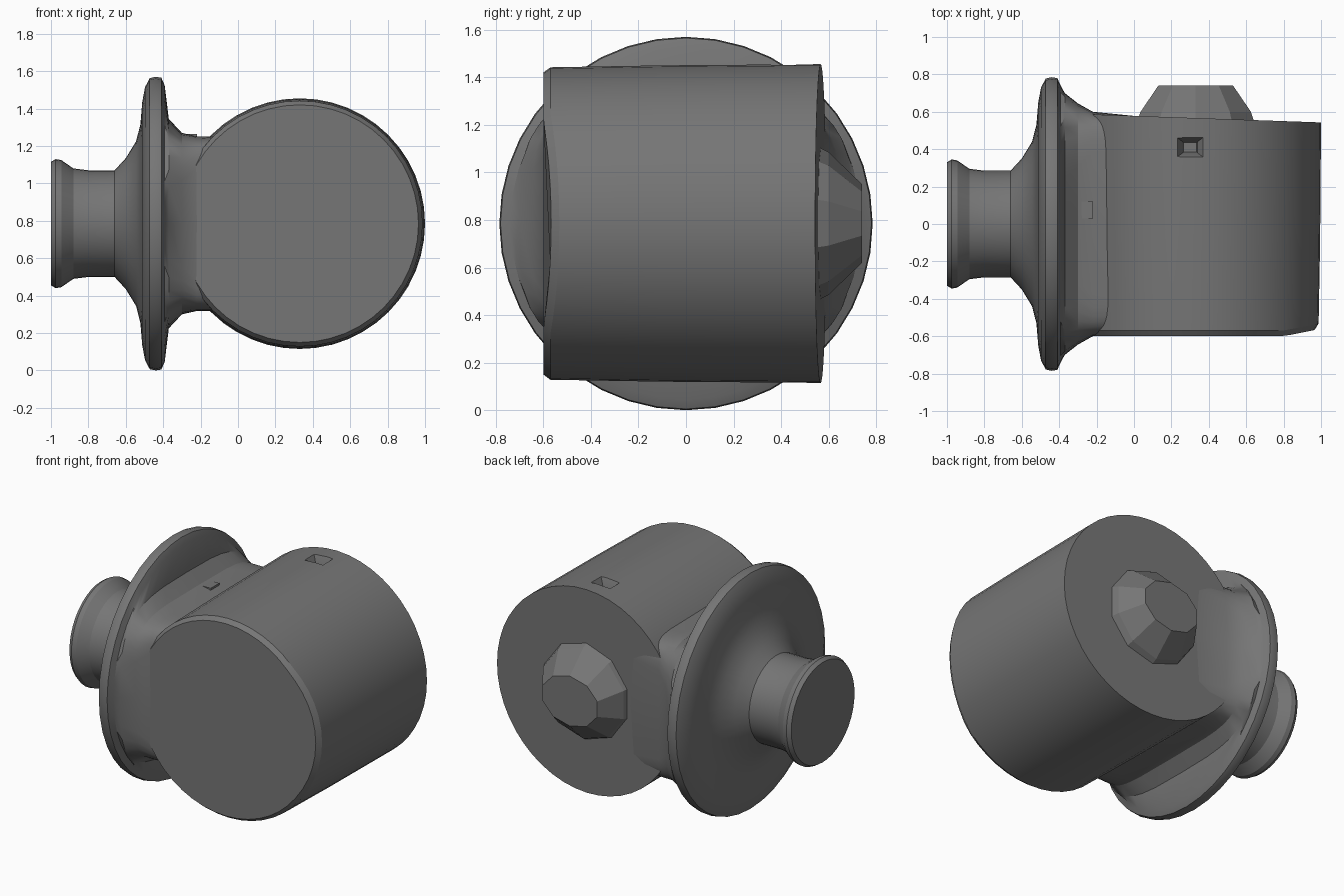
import bpy, bmesh, math

if "Cube" in bpy.data.objects:
    bpy.data.objects.remove(bpy.data.objects["Cube"])

CZ = 0.785      # height of the shared axis
DX = 0.33       # x centre of the drum

dark_grey = bpy.data.materials.new("dark_grey")
dark_grey.diffuse_color = (0.18, 0.18, 0.18, 1)
dark_grey.use_nodes = True
dark_grey.node_tree.nodes["Principled BSDF"].inputs["Base Color"].default_value = dark_grey.diffuse_color


def loft(name, rings):
    """Skin a list of equal-length point rings and cap both ends."""
    bm = bmesh.new()
    loops = [[bm.verts.new(p) for p in ring] for ring in rings]
    n = len(loops[0])
    for a, b in zip(loops, loops[1:]):
        for i in range(n):
            j = (i + 1) % n
            bm.faces.new((a[i], a[j], b[j], b[i]))
    bm.faces.new(loops[0])
    bm.faces.new(loops[-1])
    bmesh.ops.recalc_face_normals(bm, faces=bm.faces)
    mesh = bpy.data.meshes.new(name)
    bm.to_mesh(mesh)
    bm.free()
    mesh.materials.append(dark_grey)
    obj = bpy.data.objects.new(name, mesh)
    bpy.context.collection.objects.link(obj)
    return obj


def angles(n, offset=0.0):
    return [2 * math.pi * (i + offset) / n for i in range(n)]


def sgn_pow(v, e):
    return math.copysign(abs(v) ** e, v)


def ring_x(x, ry, rz, power=2, n=40):
    """Superellipse facing x: power 2 is round, higher is boxier."""
    e = 2 / power
    return [(x, ry * sgn_pow(math.cos(a), e), CZ + rz * sgn_pow(math.sin(a), e))
            for a in angles(n)]


def ring_y(y, r, n, skew=lambda x: 0.0, offset=0.0, rz=None):
    """Ring facing y around the drum axis, optionally slanted by skew(x)."""
    pts = []
    for a in angles(n, offset):
        x = DX + r * math.cos(a)
        pts.append((x, y + skew(x), CZ + (rz or r) * math.sin(a)))
    return pts


def smooth(obj, degrees):
    bpy.ops.object.select_all(action='DESELECT')
    obj.select_set(True)
    bpy.context.view_layer.objects.active = obj
    bpy.ops.object.shade_smooth_by_angle(angle=math.radians(degrees))


# Spigot, flange and boxy neck in one skin along x
round_part = [(-1.0, .33), (-.975, .345), (-.945, .34), (-.88, .295), (-.80, .285),
              (-.66, .285), (-.60, .35), (-.545, .44), (-.522, .53), (-.512, .65),
              (-.497, .73), (-.472, .778), (-.44, .785), (-.41, .78), (-.392, .74)]
boxy_part = [(-.37, .70, .56, 3.5), (-.30, .645, .485, 5),
             (-.22, .60, .467, 8), (.03, .575, .465, 10)]
flanged_neck = loft("flanged_neck",
                    [ring_x(x, r, r) for x, r in round_part]
                    + [ring_x(*p) for p in boxy_part])
smooth(flanged_neck, 25)

# Drum lying along y, with gently slanted ends
front_skew = lambda x: 0.2 * max(0.0, x - 0.8)
back_skew = lambda x: -0.035 * x
drum = loft("drum", [ring_y(-.60, .635, 48, front_skew),
                     ring_y(-.57, .657, 48, front_skew),
                     ring_y(-.10, .665, 48),
                     ring_y(.578, .67, 48, back_skew)])

# Small tapered socket sunk into the top of the drum
socket = [(1.35, .035, .025), (1.40, .04, .03), (1.47, .08, .06)]
cutter = loft("socket_cutter",
              [[(.30 + sx * rx, .41 + sy * ry, z)
                for sx, sy in ((-1, -1), (1, -1), (1, 1), (-1, 1))]
               for z, rx, ry in socket])
cutter.hide_render = True
cut = drum.modifiers.new("socket", 'BOOLEAN')
cut.object = cutter
cut.operation = 'DIFFERENCE'
cut.solver = 'EXACT'
bpy.context.view_layer.objects.active = drum
bpy.ops.object.modifier_apply(modifier=cut.name)
bpy.data.objects.remove(cutter, do_unlink=True)
smooth(drum, 20)

# Faceted knob on the back end of the drum
loft("back_knob", [ring_y(.53, .335, 10, offset=.5),
                   ring_y(.60, .31, 10, offset=.5, rz=.30),
                   ring_y(.74, .21, 10, offset=.5, rz=.165)])

# Little key tab on top of the neck
loft("key_tab", [[(-.33, .03, z), (-.22, .03, z), (-.22, .12, z), (-.33, .12, z)]
                 for z in (1.20, 1.265)])
